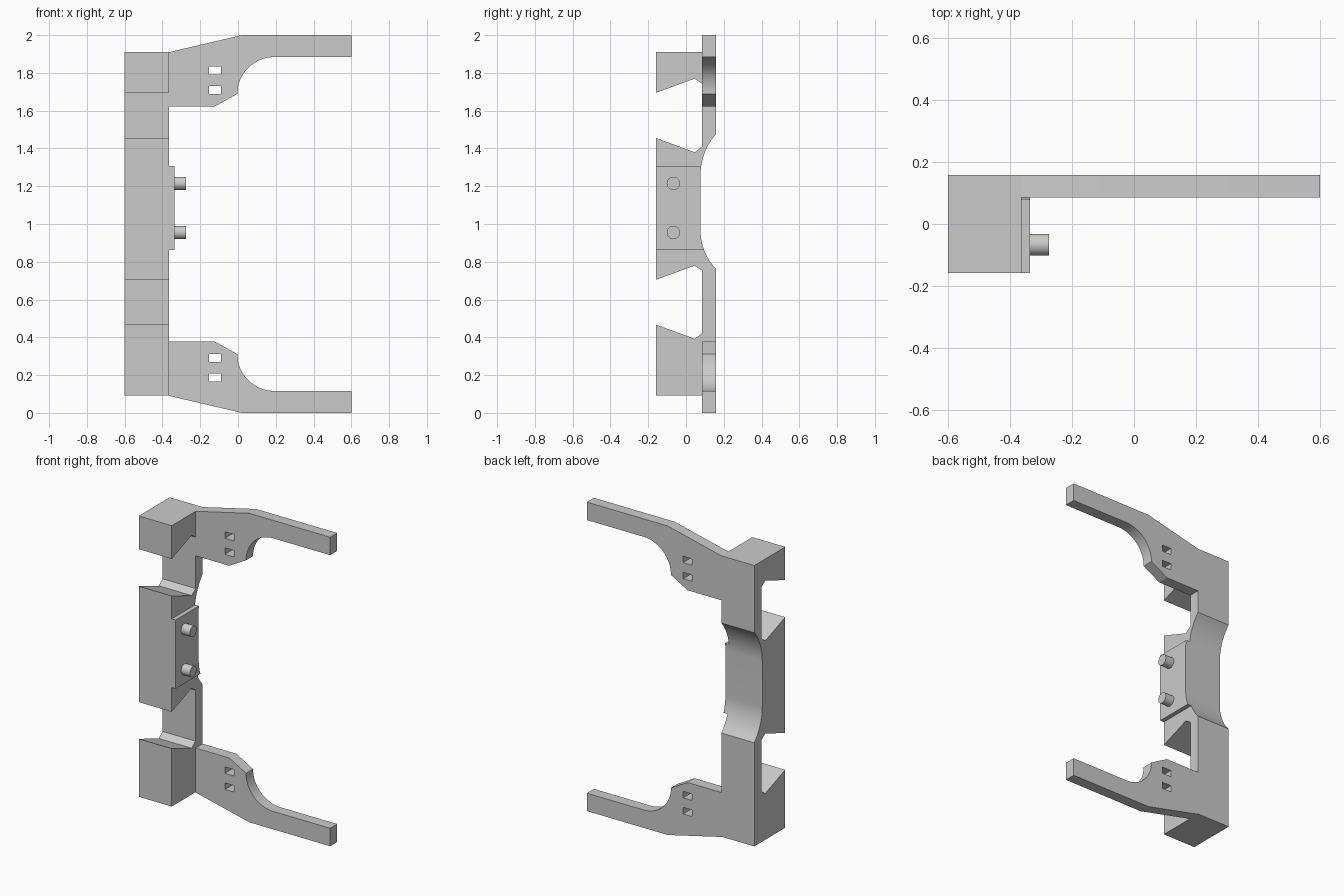
import bpy, bmesh, math

if "Cube" in bpy.data.objects:
    bpy.data.objects.remove(bpy.data.objects["Cube"])

FRONT, BACK, WEB = -0.158, 0.158, 0.086   # y of front face, back face, thin web front
LEFT, JOINT, RIGHT = -0.6, -0.364, 0.6    # x of column sides and arm tip


def prism(name, pts, axis, a, b):
    """Extrude a profile: axis 'x' takes (y, z) points, axis 'y' takes (x, z) points."""
    def place(p, d):
        return (d, p[0], p[1]) if axis == 'x' else (p[0], d, p[1])
    bm = bmesh.new()
    face = bm.faces.new([bm.verts.new(place(p, a)) for p in pts])
    ext = bmesh.ops.extrude_face_region(bm, geom=[face])
    moved = [g for g in ext['geom'] if isinstance(g, bmesh.types.BMVert)]
    bmesh.ops.translate(bm, verts=moved, vec=(b - a, 0, 0) if axis == 'x' else (0, b - a, 0))
    bmesh.ops.recalc_face_normals(bm, faces=bm.faces)
    mesh = bpy.data.meshes.new(name)
    bm.to_mesh(mesh)
    bm.free()
    obj = bpy.data.objects.new(name, mesh)
    bpy.context.collection.objects.link(obj)
    return obj


def select_only(obj):
    bpy.ops.object.select_all(action='DESELECT')
    obj.select_set(True)
    bpy.context.view_layer.objects.active = obj


def smooth(obj):
    select_only(obj)
    bpy.ops.object.shade_smooth_by_angle(angle=math.radians(20))


# Hollowed back of the column: flat centre with an arc at each end
WAIST, LOW, LOW_END, HIGH, HIGH_END = 0.077, 0.965, 0.763, 1.26, 1.475


def back_y(z):
    if LOW <= z <= HIGH:
        return WAIST
    dz, span = (LOW - z, LOW - LOW_END) if z < LOW else (z - HIGH, HIGH_END - HIGH)
    depth = BACK - WAIST
    r = (depth ** 2 + span ** 2) / (2 * depth)
    return WAIST + r - math.sqrt(r * r - dz * dz)


def back_curve(z0, z1, n=12):
    low = [z0 + (LOW - z0) * i / n for i in range(n + 1)]
    high = [HIGH + (z1 - HIGH) * i / n for i in range(n + 1)]
    return [(back_y(z), z) for z in low + high]


# Column with two flared notches in front
def notch(top, bottom):
    return [(FRONT, top), (0.046, top + 0.075), (WEB, top + 0.047),
            (WEB, bottom - 0.045), (0.046, bottom - 0.075), (FRONT, bottom)]


column = prism("column",
               [(FRONT, 0.092), (BACK, 0.092)] + back_curve(LOW_END, HIGH_END)
               + [(BACK, 1.91), (FRONT, 1.91)] + notch(1.695, 1.455) + notch(0.705, 0.467),
               'x', LEFT, JOINT)
smooth(column)

# Raised plate on the column side, following the hollowed back
plate = prism("side_plate", [(FRONT, 0.862)] + back_curve(0.862, 1.307, 6) + [(FRONT, 1.307)],
              'x', JOINT, -0.336)
smooth(plate)

# Pegs on the plate
for name, z in (("upper_peg", 1.215), ("lower_peg", 0.955)):
    bpy.ops.mesh.primitive_cylinder_add(vertices=32, radius=0.035, depth=0.065,
                                        location=(-0.3065, -0.067, z),
                                        rotation=(0, math.pi / 2, 0))
    peg = bpy.context.object
    peg.name = name
    smooth(peg)


# Arms, the lower one mirrored about z = 1
def arm(name, flip):
    def m(pts):
        return [(x, 2 - z) if flip else (x, z) for x, z in pts]
    r, cx, cz = 0.195, 0.192, 1.689
    arc = [(cx + r * math.cos(t), cz + r * math.sin(t))
           for t in (math.pi / 2 * (1 + i / 16) for i in range(17))]
    obj = prism(name, m([(JOINT, 1.91), (0.02, 2.0), (RIGHT, 2.0), (RIGHT, cz + r)] + arc
                        + [(-0.123, 1.622), (JOINT, 1.622)]), 'y', WEB, BACK)
    # two square slots
    for z in (1.813, 1.709):
        x0, x1, h = -0.154, -0.09, 0.021
        cutter = prism("slot_cutter", m([(x0, z - h), (x1, z - h), (x1, z + h), (x0, z + h)]),
                       'y', 0.0, 0.3)
        cutter.hide_render = True
        mod = obj.modifiers.new("slot", 'BOOLEAN')
        mod.operation, mod.solver, mod.object = 'DIFFERENCE', 'EXACT', cutter
        select_only(obj)
        bpy.ops.object.modifier_apply(modifier=mod.name)
        bpy.data.objects.remove(cutter)
    smooth(obj)


arm("upper_arm", False)
arm("lower_arm", True)
